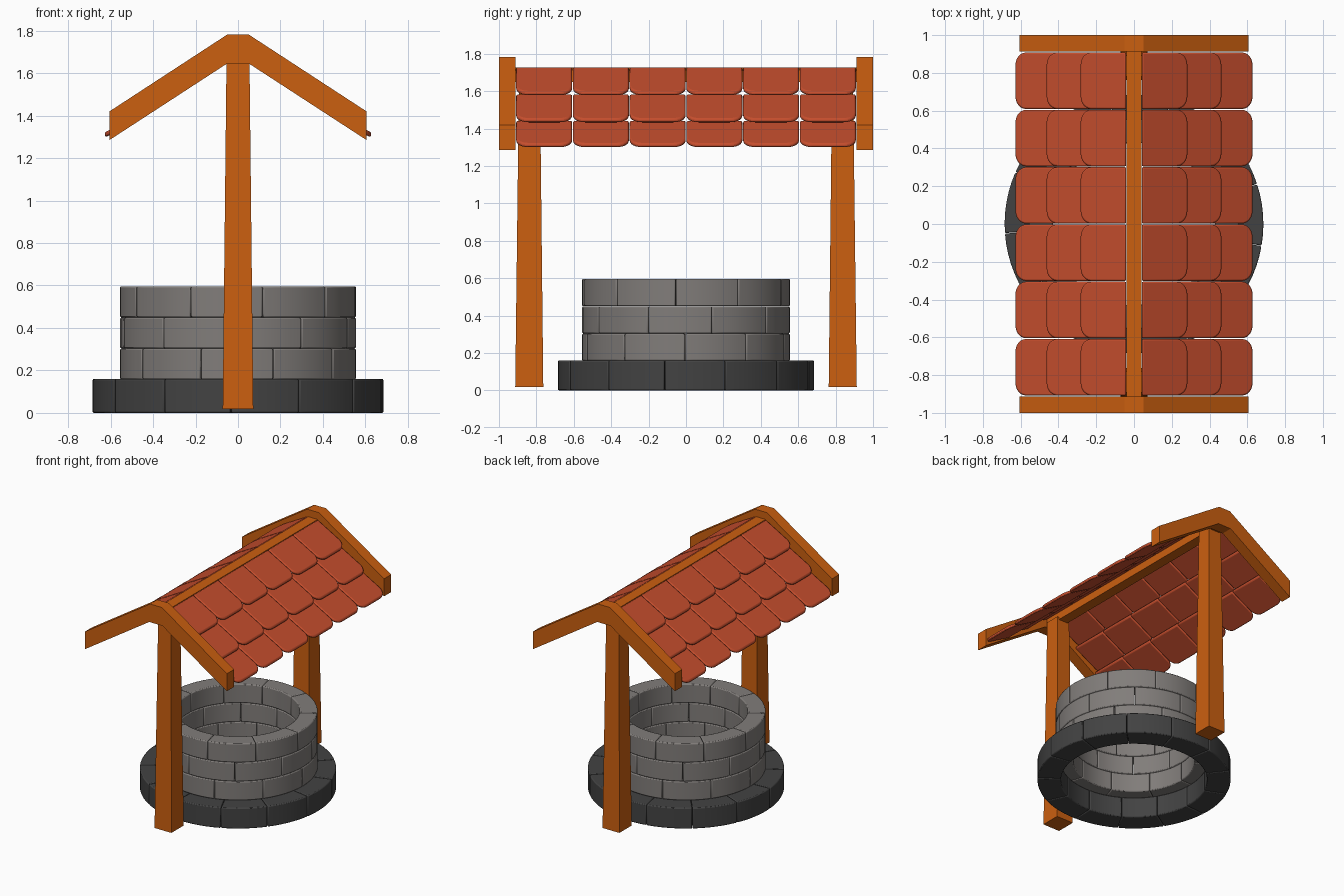
import bpy, bmesh
from math import cos, sin, pi, radians, atan, hypot

if "Cube" in bpy.data.objects:
    bpy.data.objects.remove(bpy.data.objects["Cube"])


def material(name, rgb):
    m = bpy.data.materials.new(name)
    m.diffuse_color = (*rgb, 1)
    m.use_nodes = True
    m.node_tree.nodes["Principled BSDF"].inputs["Base Color"].default_value = m.diffuse_color
    return m


WOOD = material("wood", (0.60, 0.115, 0.005))
CLAY = material("clay", (0.56, 0.075, 0.026))
DARK = material("dark_stone", (0.055, 0.055, 0.055))
STONE = material("stone", (0.22, 0.205, 0.195))


def finish(name, bm, mat, bevel=0, segments=2, smooth=False):
    bmesh.ops.recalc_face_normals(bm, faces=bm.faces)
    mesh = bpy.data.meshes.new(name)
    bm.to_mesh(mesh)
    bm.free()
    mesh.materials.append(mat)
    ob = bpy.data.objects.new(name, mesh)
    bpy.context.collection.objects.link(ob)
    if smooth:
        bpy.ops.object.select_all(action='DESELECT')
        ob.select_set(True)
        bpy.context.view_layer.objects.active = ob
        bpy.ops.object.shade_smooth_by_angle(angle=radians(35))
    if bevel:
        b = ob.modifiers.new("bevel", 'BEVEL')
        b.width, b.segments = bevel, segments
        b.limit_method, b.angle_limit = 'ANGLE', radians(40)
    return ob


def loft(bm, sections, ngon_caps=True):
    """Skin a list of closed cross-sections and cap both ends."""
    rings = [[bm.verts.new(p) for p in s] for s in sections]
    n = len(rings[0])
    for a, b in zip(rings, rings[1:]):
        for i in range(n):
            j = (i + 1) % n
            bm.faces.new((a[i], a[j], b[j], b[i]))
    bm.faces.new(rings[0][::-1])
    bm.faces.new(rings[-1])


def stone_ring(name, r_in, r_out, z0, z1, count, start, mat):
    """Circle of curved blocks with fine joints."""
    bm = bmesh.new()
    step, gap, div = 2 * pi / count, radians(0.12), 6
    for k in range(count):
        a0 = radians(start) + k * step + gap
        sections = []
        for i in range(div + 1):
            a = a0 + (step - 2 * gap) * i / div
            sections.append([(r * cos(a), r * sin(a), z) for r, z in
                             ((r_in, z0), (r_out, z0), (r_out, z1), (r_in, z1))])
        loft(bm, sections)
    return finish(name, bm, mat, 0.007, 2, True)


# Stone base and three staggered wall courses
stone_ring("base_ring", 0.518, 0.685, 0, 0.16, 13, -92.8, DARK)
for i, (z0, z1, start) in enumerate(((0.158, 0.303, -0.5), (0.304, 0.449, 14.6),
                                     (0.45, 0.596, -5.8))):
    stone_ring(f"wall_course_{i + 1}", 0.43, 0.556, z0, z1, 10, start, STONE)


# Tapered posts
def rect(hx, y, hy, z):
    return [(-hx, y - hy, z), (hx, y - hy, z), (hx, y + hy, z), (-hx, y + hy, z)]


for side, s in (("front", -1), ("back", 1)):
    bm = bmesh.new()
    loft(bm, [rect(0.072, s * 0.838, 0.075, 0.018), rect(0.054, s * 0.837, 0.056, 1.67)])
    finish(side + "_post", bm, WOOD)

    # Gable beams
    half = [(0.05, 1.782), (0.605, 1.42), (0.605, 1.285), (0.056, 1.642)]
    profile = half + [(-x, z) for x, z in half[::-1]]
    bm = bmesh.new()
    loft(bm, [[(x, s * y, z) for x, z in profile] for y in (0.912, 1.0)])
    finish(side + "_gable_beam", bm, WOOD)

# Ridge beam
bm = bmesh.new()
loft(bm, [rect(0.04, 0, 0.912, 1.65), rect(0.04, 0, 0.912, 1.727)])
finish("ridge_beam", bm, WOOD)

# Overlapping roof tiles with rounded lower corners, mirrored across the ridge
SLOPE, THICK, COLS = atan(0.55), 0.026, 6
width = 1.82 / COLS
for row, (x0, x1, z_tip) in enumerate(((0.04, 0.28, 1.575), (0.22, 0.46, 1.43),
                                       (0.40, 0.625, 1.297))):
    bm = bmesh.new()
    length = (x1 - x0) / cos(SLOPE)
    h, rad = width / 2 - 0.002, 0.065
    # outline in tile space: u back up the slope from the tip, v across
    corner = [(rad - rad * cos(t), h - rad + rad * sin(t))
              for t in (pi / 2 * i / 6 for i in range(7))]
    outline = [(length, -h)] + [(u, -v) for u, v in corner[::-1]] + corner + [(length, h)]
    for c in range(COLS):
        yc = -0.91 + width * (c + 0.5)
        loft(bm, [[(x1 - u * cos(SLOPE) + d * sin(SLOPE) * 0.3, yc + v,
                    z_tip + u * sin(SLOPE) + d * cos(SLOPE)) for u, v in outline]
                  for d in (0, THICK)])
    ob = finish(f"roof_tile_row_{row + 1}", bm, CLAY, 0.008, 2, True)
    m = ob.modifiers.new("mirror", 'MIRROR')
    m.use_axis = (True, False, False)
    m.use_mirror_merge = False
